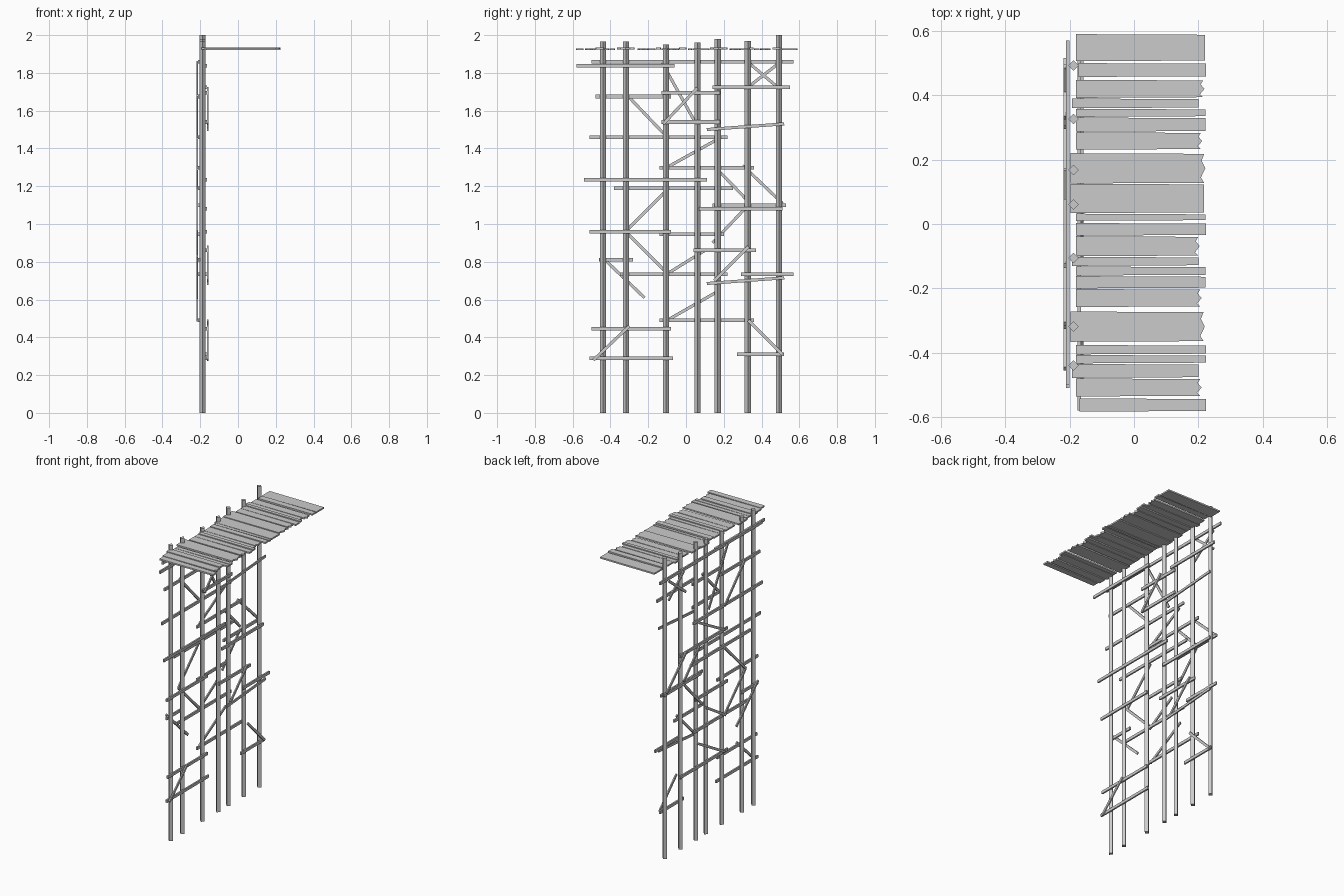
import bpy, bmesh
from math import radians
from mathutils import Vector, Matrix

cube = bpy.data.objects.get("Cube")
if cube:
    bpy.data.objects.remove(cube)

wood = bpy.data.materials.new("weathered grey wood")
wood.use_nodes = True
GREY = (0.6, 0.6, 0.6, 1)
wood.diffuse_color = GREY
wood.node_tree.nodes["Principled BSDF"].inputs["Base Color"].default_value = GREY

POST_X = -0.188


def finish(bm, name):
    bmesh.ops.recalc_face_normals(bm, faces=bm.faces)
    mesh = bpy.data.meshes.new(name)
    bm.to_mesh(mesh)
    bm.free()
    mesh.materials.append(wood)
    obj = bpy.data.objects.new(name, mesh)
    bpy.context.collection.objects.link(obj)


def box(name, centre, size, axis="X", angle=0):
    bm = bmesh.new()
    place = (Matrix.Translation(centre) @ Matrix.Rotation(angle, 4, axis)
             @ Matrix.Diagonal((*size, 1)))
    bmesh.ops.create_cube(bm, size=1, matrix=place)
    finish(bm, name)


def beam(name, x, y0, z0, y1, z1, width, depth):
    """Batten lying in the plane of the posts."""
    run = Vector((0, y1 - y0, z1 - z0))
    angle = Vector((0, 1, 0)).rotation_difference(run).to_euler().x
    box(name, (x, (y0 + y1) / 2, (z0 + z1) / 2), (depth, run.length, width), "X", angle)


def board(name, y0, y1, x0, x1, ragged, z):
    """Deck board with a slight taper and, if ragged, a broken end."""
    mid, w = (y0 + y1) / 2, y1 - y0
    outline = [(x0, y0), (x1, y0 + 0.002)]
    if ragged:
        outline += [(x1 - 0.010, y0 + 0.2 * w), (x1 + 0.004, mid),
                    (x1 - 0.008, y1 - 0.25 * w)]
    outline += [(x1, y1 - 0.002), (x0, y1)]
    bm = bmesh.new()
    face = bm.faces.new([bm.verts.new((x, y, z)) for x, y in outline])
    top = bmesh.ops.extrude_face_region(bm, geom=[face])["geom"]
    bmesh.ops.translate(bm, vec=(0, 0, 0.01),
                        verts=[v for v in top if isinstance(v, bmesh.types.BMVert)])
    finish(bm, name)


# Square posts, turned corner-on
posts = [(-.44, 1.965), (-.318, 1.965), (-.105, 1.95), (.06, 1.96),
         (.168, 1.98), (.327, 1.97), (.492, 2)]
for i, (y, h) in enumerate(posts):
    box(f"post_{i + 1}", (POST_X, y, h / 2), (.023, .023, h), "Z", radians(45))

# Horizontal rails: height, start, end, side of the posts (+1 deck side)
rails = [
    (1.86, -.5, .57, -1), (1.838, -.58, -.06, 1), (1.675, -.48, -.08, -1),
    (1.695, -.13, .18, 1), (1.725, .14, .55, 1), (1.54, -.13, .18, 1),
    (1.46, -.51, .22, -1), (1.297, -.14, .36, -1), (1.235, -.54, .11, 1),
    (1.19, -.38, .25, -1), (1.1, .14, .53, -1), (1.08, .07, .51, 1),
    (.96, -.51, -.08, 1), (.945, -.14, .2, -1), (.86, .04, .37, 1),
    (.81, -.46, -.28, -1), (.735, -.35, .22, -1), (.735, .29, .57, 1),
    (.49, -.14, .36, -1), (.445, -.5, -.08, 1), (.31, .27, .52, 1),
    (.29, -.51, -.07, 1)]
for i, (z, a, b, side) in enumerate(rails):
    beam(f"rail_{i + 1}", POST_X + side * .018, a, z, b, z, .019, .01)

# Diagonal braces: start y z, end y z, side
braces = [
    (.31, 1.71, .49, 1.85, -1), (.33, 1.855, .49, 1.72, -1),
    (-.13, 1.86, .07, 1.5, -1), (-.12, 1.53, .06, 1.72, 1),
    (-.31, 1.68, -.1, 1.46, -1), (.11, 1.5, .52, 1.53, 1),
    (-.1, 1.3, .17, 1.45, -1), (.165, 1.29, .33, 1.12, -1),
    (.3, 1.31, .51, 1.11, -1), (-.32, .96, -.1, 1.18, -1),
    (-.32, .96, -.1, .74, -1), (.14, .9, .33, 1.1, -1),
    (.15, .7, .33, .88, 1), (-.11, .73, .1, .86, -1),
    (-.45, .83, -.22, .61, -1), (.11, .685, .52, .715, 1),
    (-.1, .49, .18, .65, -1), (-.49, .28, -.3, .46, 1),
    (.33, .49, .51, .31, 1)]
for i, (y0, z0, y1, z1, side) in enumerate(braces):
    beam(f"brace_{i + 1}", POST_X + side * .027, y0, z0, y1, z1, .016, .008)

# Deck boards: y range, x range, broken end
boards = [
    (.506, .59, -.18, .22, 0), (.457, .5, -.172, .224, 0), (.392, .448, -.18, .215, 1),
    (.36, .39, -.193, .2, 0), (.333, .358, -.18, .222, 0), (.287, .331, -.18, .222, 0),
    (.231, .285, -.18, .208, 1), (.126, .22, -.197, .218, 1), (.034, .125, -.197, .218, 0),
    (.01, .032, -.18, .222, 0), (-.036, .003, -.18, .224, 0), (-.1, -.038, -.18, .2, 1),
    (-.13, -.102, -.193, .2, 0), (-.16, -.132, -.18, .222, 0), (-.2, -.162, -.18, .222, 0),
    (-.258, -.202, -.18, .206, 1), (-.366, -.272, -.197, .216, 1),
    (-.405, -.376, -.18, .224, 0), (-.433, -.407, -.18, .224, 0),
    (-.478, -.435, -.193, .2, 0), (-.536, -.48, -.18, .206, 1), (-.583, -.542, -.17, .224, 0)]
for i, (y0, y1, x0, x1, ragged) in enumerate(boards):
    board(f"deck_board_{i + 1}", y0, y1, x0, x1, ragged, 1.92 + .004 * (i % 3 == 1))
